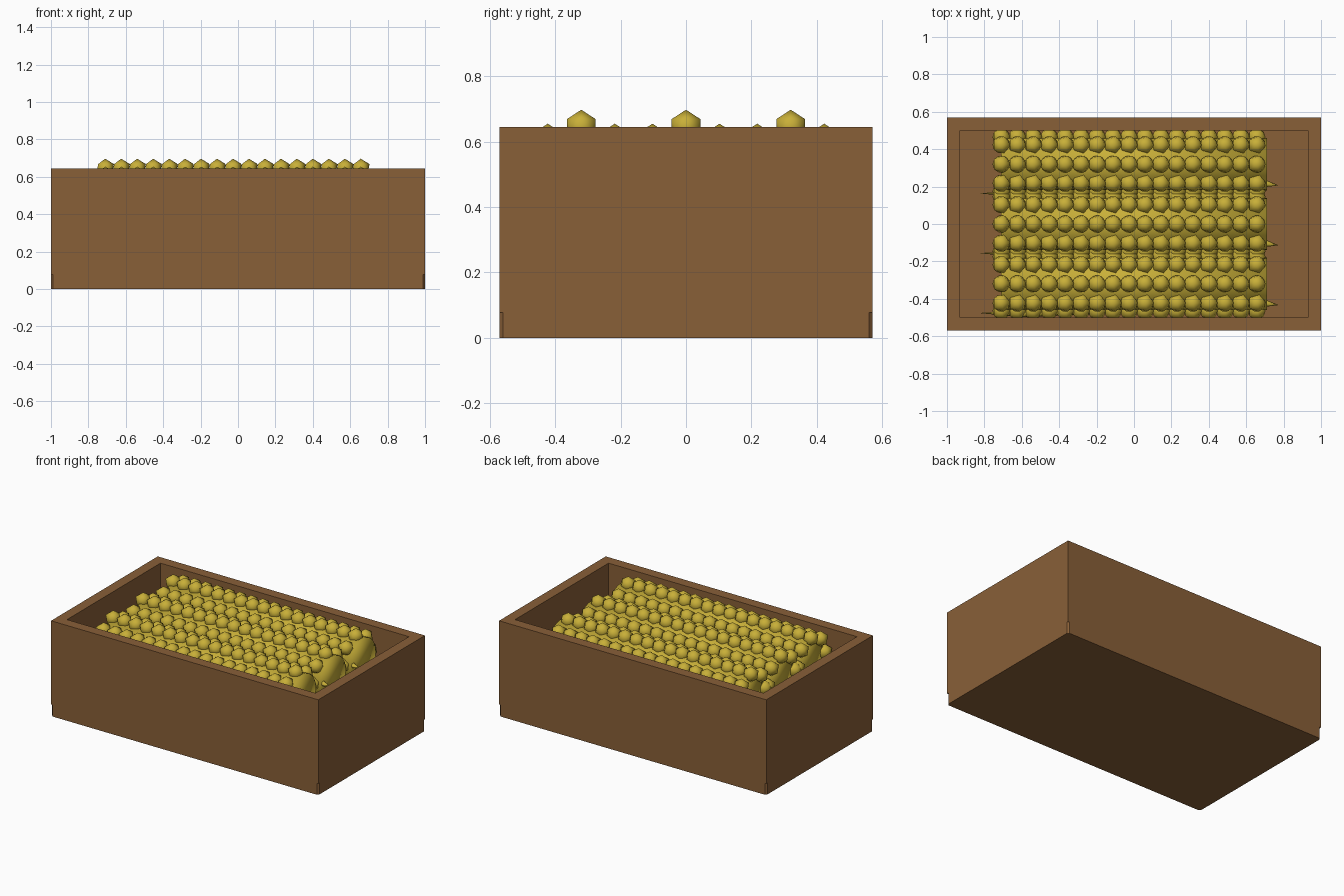
import bpy, bmesh, math
from mathutils import Matrix, Vector

if "Cube" in bpy.data.objects:
    bpy.data.objects.remove(bpy.data.objects["Cube"])


def material(name, color):
    m = bpy.data.materials.new(name)
    m.diffuse_color = (*color, 1)
    m.use_nodes = True
    m.node_tree.nodes["Principled BSDF"].inputs["Base Color"].default_value = m.diffuse_color
    return m


WOOD = material("brown_wood", (0.25, 0.115, 0.039))
CORN = material("corn_yellow", (0.58, 0.43, 0.04))


def finish(name, bm, mat, smooth=False):
    bmesh.ops.recalc_face_normals(bm, faces=bm.faces)
    me = bpy.data.meshes.new(name)
    for f in bm.faces:
        f.smooth = smooth
    bm.to_mesh(me)
    bm.free()
    me.materials.append(mat)
    ob = bpy.data.objects.new(name, me)
    bpy.context.collection.objects.link(ob)
    return ob


def box(name, lo, hi, corner=0):
    bm = bmesh.new()
    lo, hi = Vector(lo), Vector(hi)
    bmesh.ops.create_cube(bm, size=1, matrix=Matrix.Translation((lo + hi) / 2)
                          @ Matrix.Diagonal((*(hi - lo), 1)))
    if corner:
        upright = [e for e in bm.edges
                   if abs(e.verts[0].co.z - e.verts[1].co.z) > 0.01]
        bmesh.ops.bevel(bm, geom=upright, offset=corner, segments=1, affect='EDGES')
    return finish(name, bm, WOOD)


# Crate: floor board with clipped corners and four walls
W, D, H, T, F = 1.0, 0.57, 0.645, 0.07, 0.078
box("crate_floor", (-W, -D, 0), (W, D, F), 0.011)
for s, side in ((-1, "front"), (1, "back")):
    y0, y1 = sorted((s * D, s * (D - T)))
    box(f"crate_{side}_wall", (-W, y0, F), (W, y1, H))
for s, side in ((-1, "left"), (1, "right")):
    x0, x1 = sorted((s * W, s * (W - T)))
    box(f"crate_{side}_wall", (x0, -D + T, F), (x1, D - T, H))

# Corn cobs: core, rings of kernels and a slim husk leaf
CZ, R, HALF = 0.50, 0.145, 0.71
for n, cy in enumerate((-0.32, 0, 0.32), 1):
    bm = bmesh.new()
    bmesh.ops.create_cone(bm, cap_ends=True, segments=24, radius1=0.14, radius2=0.14,
                          depth=2 * HALF, matrix=Matrix.Translation((0, cy, CZ))
                          @ Matrix.Rotation(math.pi / 2, 4, 'Y'))
    finish(f"cob_core_{n}", bm, CORN, True)

    bm = bmesh.new()
    for i in range(17):
        for k in range(8):
            a = k * math.pi / 4
            pos = (-HALF + i * 0.0854, cy + R * math.sin(a), CZ + R * math.cos(a))
            bmesh.ops.create_icosphere(bm, subdivisions=1, radius=0.052,
                                       matrix=Matrix.Translation(pos))
    finish(f"cob_kernels_{n}", bm, CORN, True)

    # Leaf runs the length of the cob and comes to a point at both ends
    bm = bmesh.new()
    rings = []
    for x, dy, r in ((-0.82, -0.156, 0.001), (-0.6, -0.16, 0.018),
                     (0.7, -0.103, 0.02), (0.77, -0.113, 0.001)):
        rings.append([bm.verts.new((x, cy + dy + r * math.cos(a), CZ + r * math.sin(a)))
                      for a in (j * math.pi / 3 for j in range(6))])
    for r0, r1 in zip(rings, rings[1:]):
        for j in range(6):
            bm.faces.new((r0[j], r0[j - 1], r1[j - 1], r1[j]))
    bm.faces.new(rings[0])
    bm.faces.new(rings[-1])
    finish(f"husk_leaf_{n}", bm, CORN, True)
